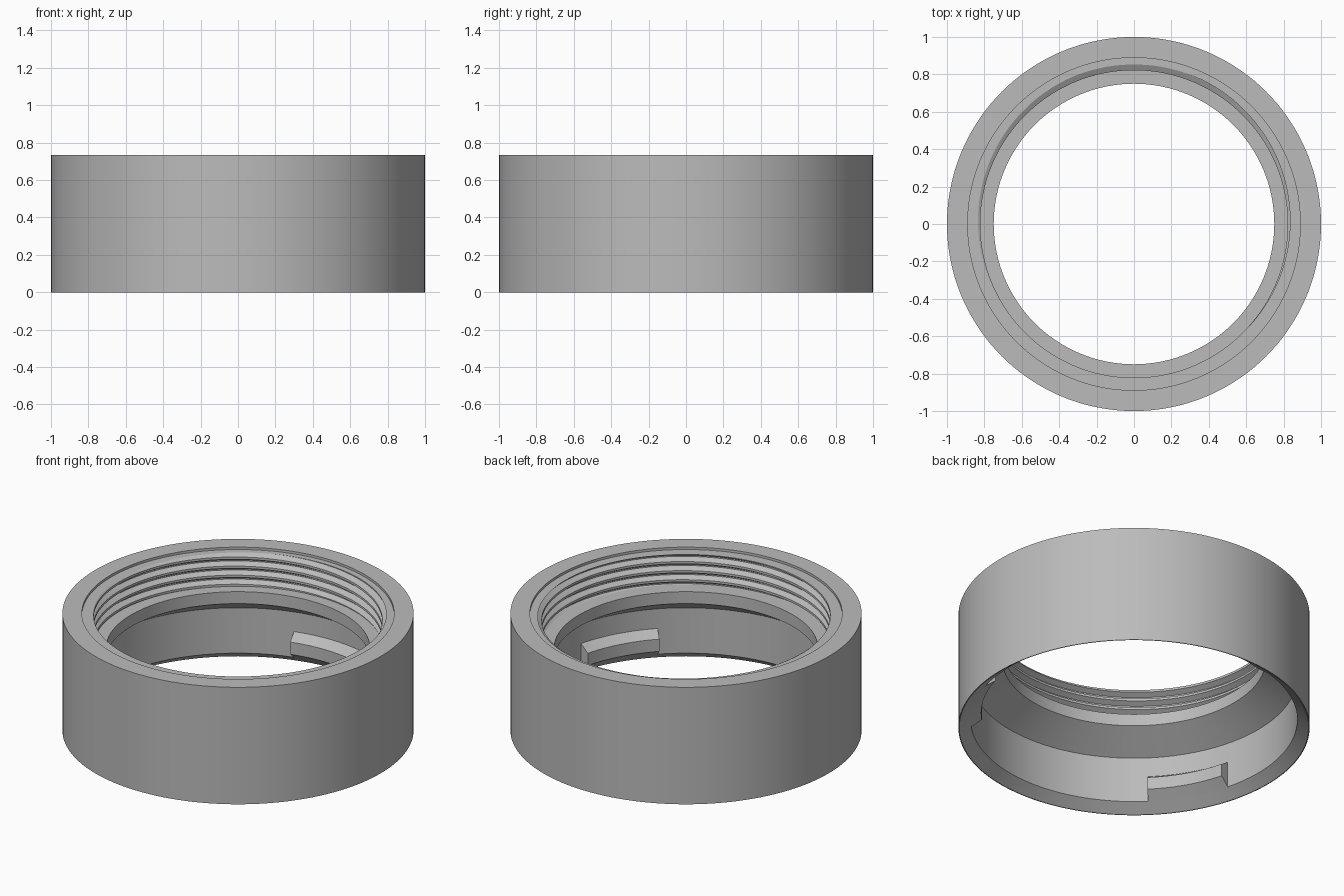
import bpy, bmesh, math

cube = bpy.data.objects.get("Cube")
if cube:
    bpy.data.objects.remove(cube, do_unlink=True)

SEGMENTS = 144
HEIGHT = 0.735

grey = bpy.data.materials.new("plain_grey")
grey.use_nodes = True
colour = (0.5, 0.5, 0.5, 1.0)
grey.diffuse_color = colour
grey.node_tree.nodes["Principled BSDF"].inputs["Base Color"].default_value = colour


def polar(r, a, z):
    return (r * math.cos(a), r * math.sin(a), z)


def finish(bm, name):
    """Clean the mesh, make the object, and shade it smooth with sharp edges."""
    bmesh.ops.remove_doubles(bm, verts=bm.verts, dist=1e-5)
    bmesh.ops.dissolve_degenerate(bm, edges=bm.edges, dist=1e-5)
    bmesh.ops.recalc_face_normals(bm, faces=bm.faces)
    mesh = bpy.data.meshes.new(name)
    bm.to_mesh(mesh)
    bm.free()
    obj = bpy.data.objects.new(name, mesh)
    bpy.context.collection.objects.link(obj)
    mesh.materials.append(grey)
    bpy.ops.object.select_all(action='DESELECT')
    obj.select_set(True)
    bpy.context.view_layer.objects.active = obj
    bpy.ops.object.shade_smooth_by_angle(angle=math.radians(28))
    return obj


# Thread: crest, flank, root and flank within one pitch
PITCH = 0.057
THREAD_BOTTOM, THREAD_TOP = 0.52, 0.72
CREST_R, ROOT_R = 0.822, 0.853
STEPS = [(0.0, CREST_R), (0.25, CREST_R), (0.5625, ROOT_R), (0.6875, ROOT_R), (1.0, CREST_R)]
THREAD_START = THREAD_TOP - 5.875 * PITCH


def thread_radius(u):
    u %= 1.0
    for (u0, r0), (u1, r1) in zip(STEPS, STEPS[1:]):
        if u <= u1:
            return r0 + (r1 - r0) * (u - u0) / (u1 - u0)
    return CREST_R


def thread_points(a):
    """Thread section at one angle, cut off at both ends of the bore."""
    turn = a / math.tau
    points = []
    for k in range(7):
        for u, _ in STEPS[:-1]:
            z = THREAD_START + PITCH * (k + u + turn)
            z = min(max(z, THREAD_BOTTOM), THREAD_TOP)
            points.append((thread_radius((z - THREAD_START) / PITCH - turn), z))
    return points


# Ring body: lower socket, throat, threaded bore, shallow recess, rim, outer wall
LOWER = [(0.995, 0.0), (0.93, 0.05), (0.93, 0.335), (0.75, 0.445), (0.75, THREAD_BOTTOM)]
UPPER = [(0.889, THREAD_TOP), (0.889, HEIGHT), (1.0, HEIGHT), (1.0, 0.0)]

bm = bmesh.new()
columns = []
for i in range(SEGMENTS + 1):
    a = math.tau * i / SEGMENTS
    section = LOWER + thread_points(a) + UPPER
    columns.append([bm.verts.new(polar(r, a, z)) for r, z in section])
for left, right in zip(columns, columns[1:]):
    n = len(left)
    for j in range(n):
        k = (j + 1) % n
        bm.faces.new((left[j], right[j], right[k], left[k]))
finish(bm, "threaded_ring")


# Locking lugs on the socket wall, with sloped top and bottom
LUG = [(0.95, 0.035), (0.87, 0.095), (0.87, 0.172), (0.95, 0.225)]


def make_lug(name, centre, width=30, steps=12):
    bm = bmesh.new()
    rows = []
    for i in range(steps + 1):
        a = math.radians(centre - width / 2 + width * i / steps)
        rows.append([bm.verts.new(polar(r, a, z)) for r, z in LUG])
    for p, q in zip(rows, rows[1:]):
        for j in range(4):
            k = (j + 1) % 4
            bm.faces.new((p[j], q[j], q[k], p[k]))
    bm.faces.new(rows[0])
    bm.faces.new(rows[-1])
    finish(bm, name)


for number, angle in enumerate((90, 210, 330), 1):
    make_lug(f"locking_lug_{number}", angle)
